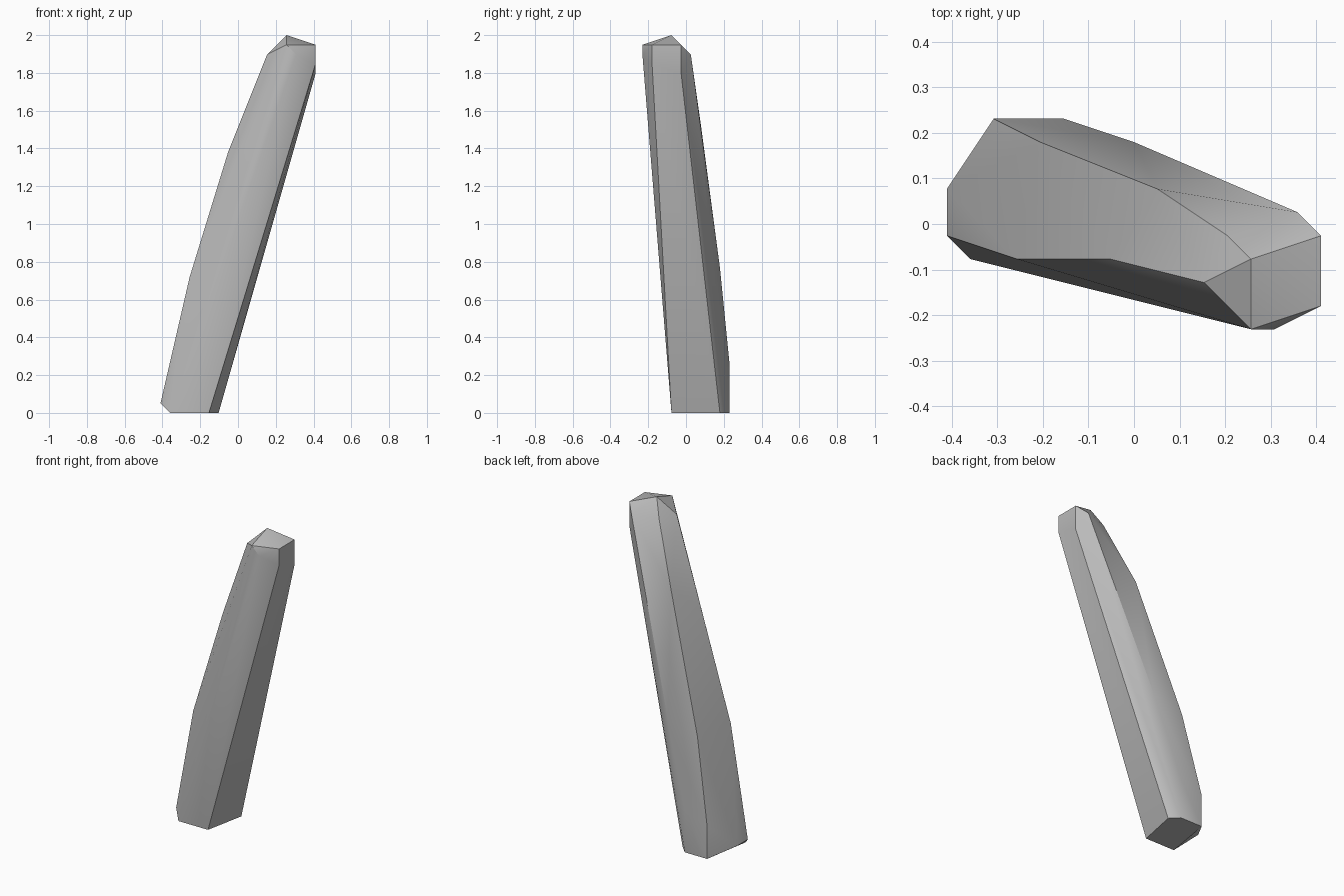
import bpy
import bmesh
import math

# Remove the default cube
default_cube = bpy.data.objects.get("Cube")
if default_cube:
    bpy.data.objects.remove(default_cube, do_unlink=True)

# The stone is cut on a regular grid, 39 steps tall
STEP = 2.0 / 39.0


def make_material(name, color):
    mat = bpy.data.materials.new(name)
    mat.use_nodes = True
    mat.diffuse_color = color
    shader = mat.node_tree.nodes["Principled BSDF"]
    shader.inputs["Base Color"].default_value = color
    shader.inputs["Roughness"].default_value = 0.8
    return mat


def make_faceted_stone(name, sections, material):
    """Wrap a tight faceted skin around a stack of corner sections."""
    bm = bmesh.new()
    for corners in sections:
        for x, y, z in corners:
            bm.verts.new((x * STEP, y * STEP, z * STEP))
    result = bmesh.ops.convex_hull(bm, input=bm.verts)
    unused = {v for key in ("geom_interior", "geom_unused")
              for v in result[key] if isinstance(v, bmesh.types.BMVert)}
    bmesh.ops.delete(bm, geom=list(unused), context="VERTS")
    # Merge the triangles of each flat facet
    bmesh.ops.dissolve_limit(bm, angle_limit=math.radians(0.5),
                             verts=bm.verts, edges=bm.edges)
    bmesh.ops.recalc_face_normals(bm, faces=bm.faces)
    mesh = bpy.data.meshes.new(name)
    bm.to_mesh(mesh)
    bm.free()
    mesh.materials.append(material)
    obj = bpy.data.objects.new(name, mesh)
    bpy.context.collection.objects.link(obj)
    return obj


# Corner sections from the foot to the tip
foot = [(-3, -1.5, 0), (-2, 3.5, 0), (-3, 4.5, 0), (-6, 4.5, 0),
        (-7, -1.5, 0), (-8, 1.5, 1), (-8, -.5, 1)]
lower_bend = [(-6, 4.5, 4), (-3, 4.5, 5)]
middle_bend = [(-5, -1.5, 14), (-4, 3.5, 14), (0, 3.5, 15)]
upper_bend = [(-1, -1.5, 27), (1, 1.5, 30)]
shoulder = [(8, -.5, 35), (8, -3.5, 36), (6, -4.5, 37),
            (3, -2.5, 37), (4, -.5, 37), (7, .5, 37)]
tip = [(8, -.5, 38), (8, -3.5, 38), (5, -4.5, 38), (5, -1.5, 39)]

grey = make_material("stone_grey", (0.5, 0.5, 0.5, 1.0))
stone = make_faceted_stone(
    "leaning_stone",
    [foot, lower_bend, middle_bend, upper_bend, shoulder, tip],
    grey)

# Soft shading over the shallow facets, crisp main ridges
bpy.ops.object.select_all(action="DESELECT")
stone.select_set(True)
bpy.context.view_layer.objects.active = stone
bpy.ops.object.shade_smooth_by_angle(angle=math.radians(30))
